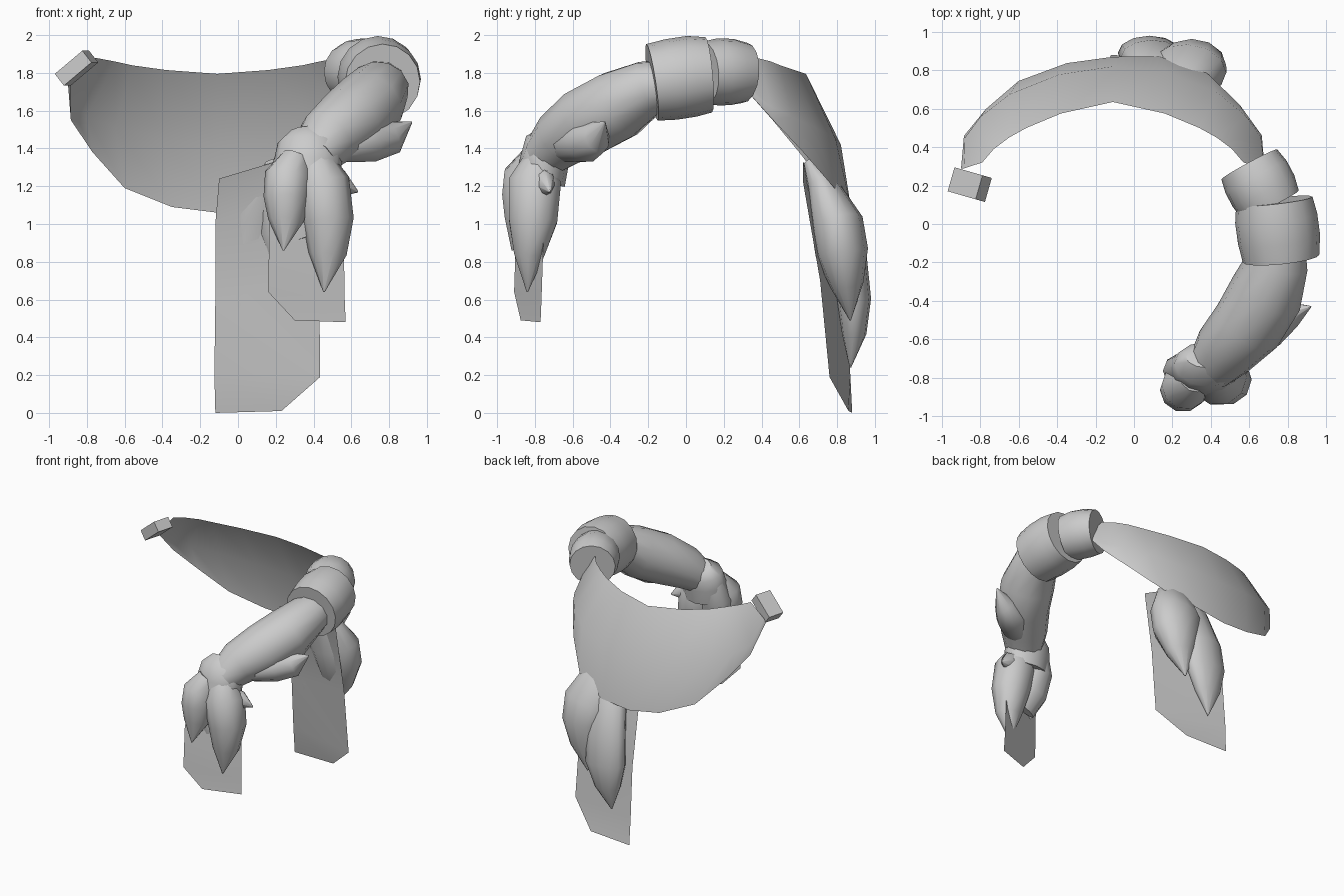
import bpy, bmesh, math
from mathutils import Vector

cloth = bpy.data.materials.new("grey cloth")
cloth.diffuse_color = (0.6, 0.6, 0.6, 1)


def finish(name, bm, angle=40):
    bmesh.ops.recalc_face_normals(bm, faces=bm.faces[:])
    mesh = bpy.data.meshes.new(name)
    bm.to_mesh(mesh)
    bm.free()
    mesh.materials.append(cloth)
    ob = bpy.data.objects.new(name, mesh)
    bpy.context.collection.objects.link(ob)
    bpy.ops.object.select_all(action='DESELECT')
    ob.select_set(True)
    bpy.context.view_layer.objects.active = ob
    bpy.ops.object.shade_smooth_by_angle(angle=math.radians(angle))
    return ob


def loft(name, sections, side=(1, 0, 0), sides=12, angle=50):
    """Closed tube through (x, y, z, half width, half depth) sections."""
    bm = bmesh.new()
    pts = [Vector(s[:3]) for s in sections]
    rings = []
    for i, s in enumerate(sections):
        t = (pts[min(i + 1, len(pts) - 1)] - pts[max(i - 1, 0)]).normalized()
        u = Vector(side)
        u = (u - t * u.dot(t)).normalized()
        v = t.cross(u)
        ring = []
        for k in range(sides):
            a = math.tau * k / sides
            ring.append(bm.verts.new(pts[i] + u * s[3] * math.cos(a) + v * s[4] * math.sin(a)))
        rings.append(ring)
    for a, b in zip(rings, rings[1:]):
        for k in range(sides):
            n = (k + 1) % sides
            bm.faces.new((a[k], a[n], b[n], b[k]))
    bm.faces.new(rings[0])
    bm.faces.new(rings[-1])
    return finish(name, bm, angle)


def sheet(name, rows, angle=40):
    """Open cloth surface through rows of points."""
    bm = bmesh.new()
    grid = [[bm.verts.new(p) for p in row] for row in rows]
    for r, q in zip(grid, grid[1:]):
        for k in range(len(r) - 1):
            bm.faces.new((r[k], r[k + 1], q[k + 1], q[k]))
    return finish(name, bm, angle)


# Draped back crescent: half rows of (offset, y, z), mirrored about its middle
MID = -0.11
top = [(0, .635, 1.795), (.27, .575, 1.815), (.45, .50, 1.84),
       (.54, .45, 1.86), (.62, .39, 1.875), (.68, .32, 1.885)]
fold = [(0, .82, 1.42), (.28, .785, 1.45), (.54, .68, 1.51),
        (.69, .56, 1.57), (.77, .45, 1.62), (.775, .29, 1.77)]
hem = [(0, .87, 1.06), (.24, .855, 1.09), (.49, .765, 1.19),
       (.66, .61, 1.38), (.775, .46, 1.55), (.79, .29, 1.74)]


def mirrored(row, skew):
    def lean(u):
        return skew * math.sin(math.pi * min(u / .79, 1))
    left = [(MID - u, y - lean(u), z) for u, y, z in reversed(row)]
    return left + [(MID + u, y + lean(u), z) for u, y, z in row[1:]]


sheet("back_drape", [mirrored(top, 0), mirrored(fold, .008), mirrored(hem, .022)])

# Clasp on the free end of the drape
bm = bmesh.new()
bmesh.ops.create_cube(bm, size=1)
clasp = finish("end_clasp", bm, 20)
clasp.scale = (.195, .13, .08)
clasp.rotation_euler = (0, math.radians(-39), math.radians(-16))
clasp.location = (-.855, .205, 1.825)

# Two barrel bands on the shoulder
loft("front_band", [(.765, -.18, 1.75, .20, .205), (.755, -.08, 1.765, .215, .215),
                    (.74, .03, 1.782, .215, .215), (.73, .12, 1.79, .20, .20)], sides=16)
loft("rear_band", [(.71, .10, 1.80, .165, .165), (.675, .17, 1.805, .18, .178),
                   (.635, .245, 1.805, .18, .175), (.60, .31, 1.80, .165, .16)], sides=16)

# Gathered strap running from the bands down to the knot
loft("front_strap", [(.75, -.08, 1.74, .14, .13), (.745, -.20, 1.72, .165, .15),
                     (.69, -.36, 1.63, .195, .19), (.59, -.53, 1.54, .19, .19),
                     (.47, -.66, 1.45, .165, .16), (.40, -.75, 1.36, .13, .12)],
     side=(.8, -.58, 0))
loft("strap_fold", [(.48, -.68, 1.38, .05, .05), (.58, -.61, 1.42, .11, .10),
                    (.70, -.53, 1.44, .115, .115), (.82, -.47, 1.46, .07, .09),
                    (.92, -.43, 1.54, .004, .004)], side=(.5, -.8, 0), sides=10)

# Front knot
loft("front_knot", [(.38, -.69, 1.48, .11, .07), (.38, -.73, 1.42, .17, .125),
                    (.37, -.75, 1.33, .18, .13), (.37, -.77, 1.22, .17, .13)])

# Pointed loops below the front knot, with one rounded loop behind them
loft("front_loop_left", [(.31, -.80, 1.35, .08, .08), (.265, -.845, 1.25, .125, .125),
                         (.255, -.865, 1.14, .12, .115), (.255, -.88, 1.02, .095, .085),
                         (.24, -.92, .86, .004, .004)], sides=10)
loft("front_loop_right", [(.41, -.78, 1.33, .10, .09), (.44, -.80, 1.22, .15, .145),
                          (.475, -.81, 1.02, .138, .135), (.475, -.83, .84, .10, .085),
                          (.455, -.84, .64, .004, .004)], sides=10)
loft("front_loop_corner", [(.44, -.78, 1.25, .06, .06), (.54, -.75, 1.21, .075, .06),
                           (.635, -.72, 1.17, .004, .004)], side=(0, 0, 1), sides=8)
loft("front_loop_back", [(.30, -.74, 1.36, .10, .08), (.27, -.765, 1.22, .12, .10),
                         (.29, -.79, 1.06, .12, .08), (.34, -.815, .92, .09, .03)], sides=10)

# Flat tails hanging at front and back
sheet("front_tail", [[(.18, -.84, 1.25), (.50, -.72, 1.25)],
                     [(.165, -.90, .95), (.56, -.755, .90)],
                     [(.16, -.91, .64), (.565, -.765, .60)],
                     [(.30, -.875, .49), (.57, -.77, .48)]])
sheet("back_tail", [[(-.10, .66, 1.24), (.20, .62, 1.33)],
                    [(-.12, .77, 1.0), (.42, .62, 1.22)],
                    [(-.12, .84, .60), (.43, .71, .70)],
                    [(-.125, .87, .20), (.435, .76, .19)],
                    [(-.12, .88, 0), (.23, .86, .01)]])

# Pointed loops hanging behind the back tail
loft("back_loop_upper", [(.19, .65, 1.33, .05, .03), (.22, .72, 1.21, .15, .08),
                         (.28, .80, 1.0, .205, .14), (.30, .825, .85, .18, .14),
                         (.28, .85, .68, .12, .09), (.25, .87, .49, .004, .004)], sides=12)
loft("back_loop_lower", [(.17, .68, 1.27, .05, .03), (.12, .79, 1.05, .14, .09),
                         (.09, .87, .80, .16, .09), (.08, .89, .60, .165, .09),
                         (.06, .89, .42, .105, .065), (.04, .87, .24, .004, .004)], sides=12)
